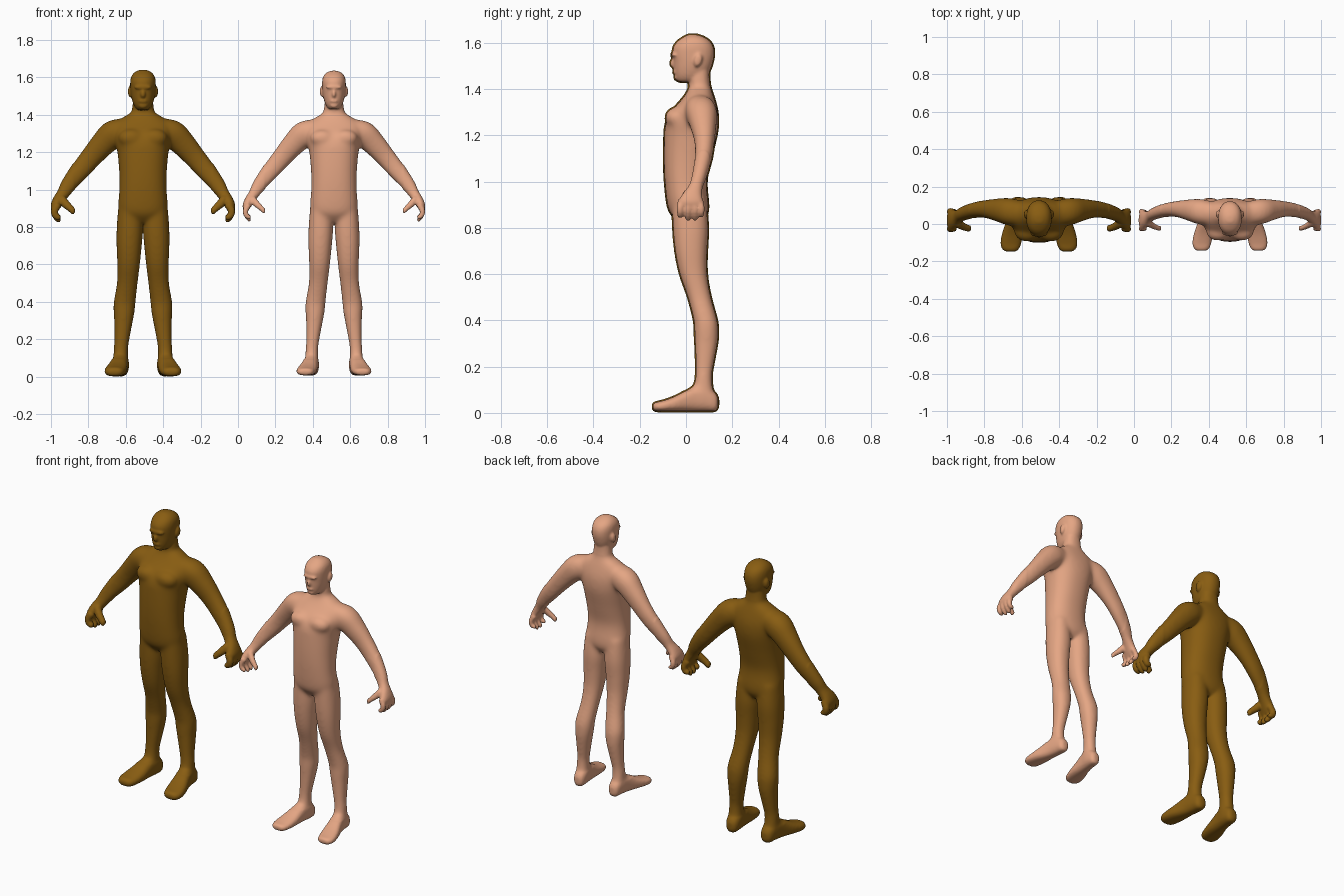
import bpy, bmesh, math
from mathutils import Vector, Matrix


def material(name, rgb):
    m = bpy.data.materials.new(name)
    m.diffuse_color = (*rgb, 1)
    return m


def refine(stations, steps=4):
    """Catmull-Rom interpolation of station tuples."""
    out = []
    n = len(stations)
    for i in range(n - 1):
        a, b, c, d = (stations[max(0, min(n - 1, i + k))] for k in (-1, 0, 1, 2))
        for s in range(steps):
            t = s / steps
            out.append([0.5 * (2 * q + (r - p) * t + (2 * p - 5 * q + 4 * r - w) * t * t
                               + (3 * q - p - 3 * r + w) * t ** 3)
                        for p, q, r, w in zip(a, b, c, d)])
    out.append(list(stations[-1]))
    return out


def loft(bm, stations, axis, side=1, power=2.2, seg=28):
    """Closed tube through stations (x, y, z, ru, rv); axis gives the ring plane."""
    st = refine(stations)
    rings = []
    for i, (x, y, z, ru, rv) in enumerate(st):
        if axis == 'Z':
            u, v = Vector((1, 0, 0)), Vector((0, 1, 0))
        elif axis == 'Y':
            u, v = Vector((1, 0, 0)), Vector((0, 0, 1))
        else:  # limb: ring is square to the path in the x-z plane
            p, q = st[max(0, i - 1)], st[min(len(st) - 1, i + 1)]
            d = Vector((q[0] - p[0], 0, q[2] - p[2])).normalized()
            u, v = Vector((-d.z, 0, d.x)), Vector((0, 1, 0))
        ring = []
        for k in range(seg):
            a = 2 * math.pi * k / seg
            c, s = math.cos(a), math.sin(a)
            pt = (Vector((x, y, z))
                  + u * (max(ru, .002) * math.copysign(abs(c) ** (2 / power), c))
                  + v * (max(rv, .002) * math.copysign(abs(s) ** (2 / power), s)))
            pt.x *= side
            ring.append(bm.verts.new(pt))
        rings.append(ring)
    faces = [bm.faces.new((r0[k], r0[(k + 1) % seg], r1[(k + 1) % seg], r1[k]))
             for r0, r1 in zip(rings, rings[1:]) for k in range(seg)]
    faces += [bm.faces.new(rings[0]), bm.faces.new(rings[-1])]
    bmesh.ops.recalc_face_normals(bm, faces=faces)


def upright(rows):
    """(z, x centre, half width, front y, back y) -> station."""
    return [(x, (f + b) / 2, z, w, (b - f) / 2) for z, x, w, f, b in rows]


def blob(bm, pos, size, tilt=0):
    m = Matrix.Translation(pos) @ Matrix.Rotation(tilt, 4, 'X') @ Matrix.Diagonal((*size, 1))
    bmesh.ops.create_uvsphere(bm, u_segments=20, v_segments=12, radius=1, matrix=m)


TORSO = upright([
    (.825, 0, .04, -.03, .07), (.86, 0, .105, -.064, .092), (.90, 0, .127, -.08, .096),
    (1.0, 0, .121, -.091, .088), (1.1, 0, .122, -.095, .108), (1.2, 0, .131, -.093, .132),
    (1.25, 0, .142, -.088, .138), (1.3, 0, .15, -.066, .136), (1.35, 0, .145, -.022, .124),
    (1.385, 0, .10, .004, .113), (1.41, 0, .06, .014, .105), (1.45, 0, .05, .015, .10),
    (1.5, 0, .045, .02, .10)])
HEAD = upright([
    (1.432, 0, .022, -.03, .05), (1.44, 0, .034, -.04, .075), (1.46, 0, .046, -.047, .092),
    (1.49, 0, .055, -.051, .107), (1.52, 0, .060, -.053, .116), (1.55, 0, .062, -.057, .121),
    (1.58, 0, .062, -.054, .118), (1.605, 0, .056, -.037, .104), (1.624, 0, .040, -.01, .077),
    (1.635, 0, .016, .012, .045)])
LEG = upright([
    (.92, .07, .055, -.06, .085), (.8, .07, .065, -.056, .096), (.7, .074, .062, -.047, .091),
    (.6, .077, .055, -.027, .091), (.5, .084, .050, .008, .108), (.4, .098, .053, .034, .135),
    (.35, .101, .051, .037, .139), (.3, .104, .045, .039, .136), (.2, .113, .035, .042, .118),
    (.15, .118, .033, .04, .112), (.08, .119, .035, .03, .12)])
FOOT = [
    (.115, .138, .045, .012, .018), (.116, .126, .047, .029, .038), (.118, .085, .064, .037, .056),
    (.124, .04, .063, .039, .055), (.131, 0, .052, .043, .044), (.141, -.05, .039, .050, .031),
    (.150, -.10, .030, .050, .022), (.152, -.13, .027, .040, .018), (.152, -.142, .027, .024, .012)]
ARM = [
    (.08, .055, 1.315, .058, .06), (.155, .065, 1.298, .070, .068), (.213, .074, 1.246, .062, .057),
    (.278, .08, 1.172, .053, .043), (.338, .075, 1.10, .047, .037), (.398, .058, 1.025, .036, .031),
    (.428, .042, .978, .027, .030), (.452, .026, .942, .025, .042), (.467, .02, .912, .021, .052),
    (.47, .02, .893, .014, .048)]


def figure(name, x, mat, puff):
    bm = bmesh.new()
    loft(bm, TORSO, 'Z', power=2.3)
    loft(bm, HEAD, 'Z')
    # face: nose, brow, lips, chin
    blob(bm, (0, -.055, 1.515), (.009, .013, .022), -.25)
    blob(bm, (0, -.050, 1.548), (.042, .014, .009))
    blob(bm, (0, -.048, 1.474), (.019, .008, .008))
    blob(bm, (0, -.038, 1.450), (.020, .012, .012))
    for s in (-1, 1):
        loft(bm, LEG, 'Z', s)
        loft(bm, FOOT, 'Y', s, 2.5)
        loft(bm, ARM, 'LIMB', s)
        blob(bm, (s * .065, .052, 1.525), (.010, .017, .029), -.2)
        # chest muscle
        blob(bm, (s * .062, -.045, 1.275), (.065, .045, .045), .3)
        # four curled fingers and a thumb
        for y, tip in ((-.026, .845), (.008, .833), (.039, .833), (.066, .848)):
            loft(bm, [(.455, .02 + (y - .02) * .9, .92, .014, .013), (.473, y, .888, .014, .013),
                      (.468, y, .862, .0125, .012), (.452, y, tip + .006, .010, .010),
                      (.447, y, tip, .005, .005)], 'LIMB', s)
        loft(bm, [(.44, .01, .955, .018, .02), (.415, -.008, .925, .017, .016),
                  (.388, -.02, .90, .013, .013), (.371, -.024, .882, .011, .011),
                  (.366, -.025, .874, .006, .006)], 'LIMB', s)
    mesh = bpy.data.meshes.new(name)
    bm.to_mesh(mesh)
    bm.free()
    ob = bpy.data.objects.new(name, mesh)
    bpy.context.collection.objects.link(ob)

    # fuse all parts into one skin
    rm = ob.modifiers.new("fuse", 'REMESH')
    rm.mode = 'VOXEL'
    rm.voxel_size = .0065
    sm = ob.modifiers.new("soften", 'SMOOTH')
    sm.factor, sm.iterations = .5, 4
    dg = bpy.context.evaluated_depsgraph_get()
    fused = bpy.data.meshes.new_from_object(ob.evaluated_get(dg))
    ob.modifiers.clear()
    ob.data = fused

    # blend the large joints more, then puff out along the normals
    bm = bmesh.new()
    bm.from_mesh(fused)
    soft = [v for v in bm.verts if .09 < v.co.z < 1.425 and abs(v.co.x) < .37]
    for _ in range(22):
        bmesh.ops.smooth_vert(bm, verts=soft, factor=.5,
                              use_axis_x=True, use_axis_y=True, use_axis_z=True)
    bm.normal_update()
    for v, n in [(v, v.normal.copy()) for v in bm.verts]:
        v.co += n * puff
    for f in bm.faces:
        f.smooth = True
        f.material_index = 0
    bm.to_mesh(fused)
    bm.free()
    fused.materials.clear()
    fused.materials.append(mat)
    ob.location.x = x


figure("brown_figure", -.508, material("dark ochre brown", (.25, .11, .006)), .006)
figure("peach_figure", .513, material("peach skin", (.78, .38, .23)), .001)
